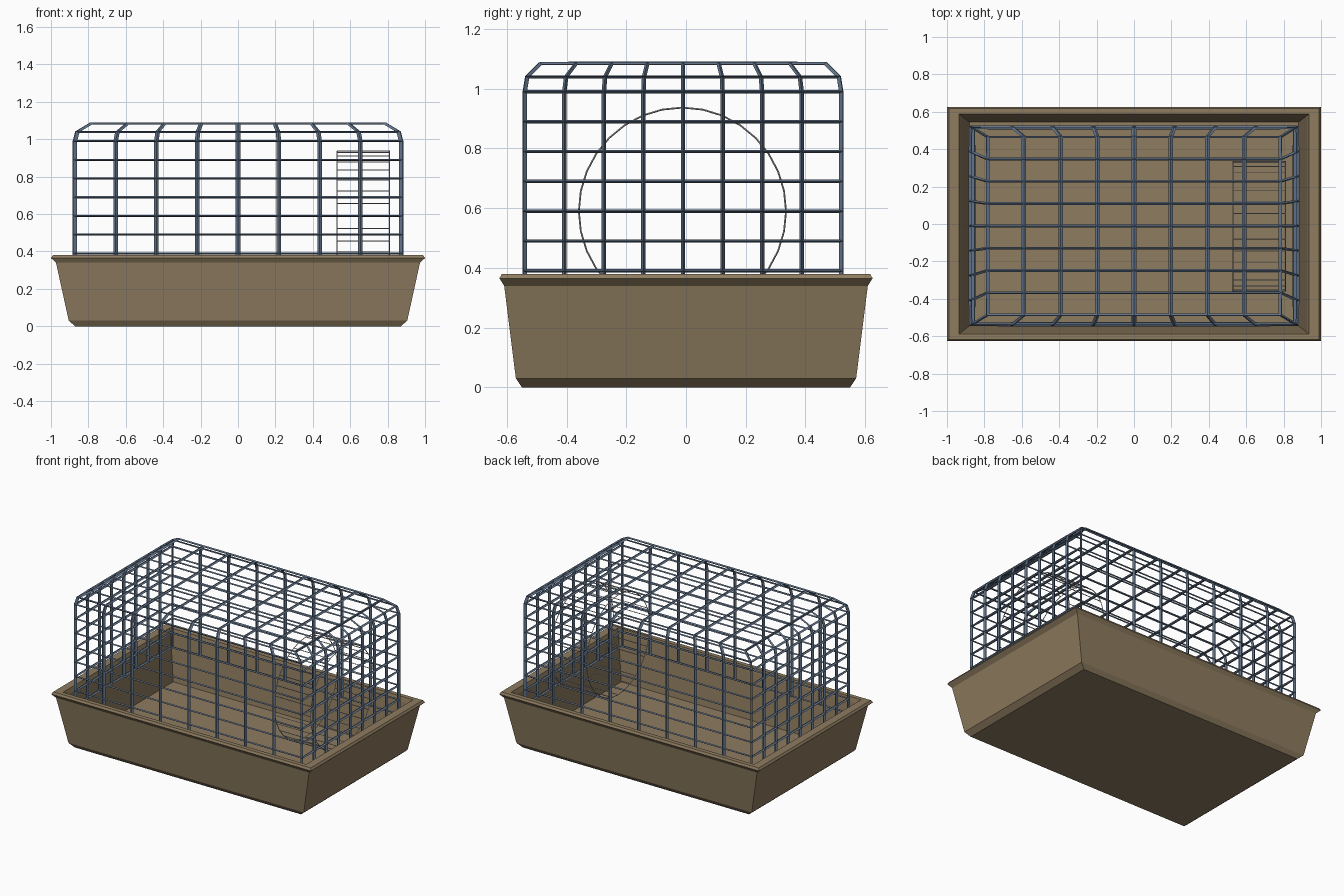
import bpy, bmesh
from math import cos, sin, tau

if "Cube" in bpy.data.objects:
    bpy.data.objects.remove(bpy.data.objects["Cube"])


def material(name, color):
    m = bpy.data.materials.new(name)
    m.diffuse_color = (*color, 1)
    m.use_nodes = True
    m.node_tree.nodes["Principled BSDF"].inputs["Base Color"].default_value = m.diffuse_color
    return m


def add_object(name, bm, mat=None):
    bmesh.ops.recalc_face_normals(bm, faces=bm.faces[:])
    me = bpy.data.meshes.new(name)
    bm.to_mesh(me)
    bm.free()
    ob = bpy.data.objects.new(name, me)
    bpy.context.collection.objects.link(ob)
    if mat:
        me.materials.append(mat)
    return ob


def add_wireframe(ob, thickness):
    mod = ob.modifiers.new("wires", 'WIREFRAME')
    mod.thickness = thickness
    mod.offset = 0
    mod.use_boundary = True
    mod.use_even_offset = True


brown = material("tan_plastic", (0.27, 0.20, 0.115))
steel = material("blue_grey_wire", (0.12, 0.17, 0.25))

# Tray: rectangular rings (half x, half y, z) from underside over the rim to the floor
profile = [(0.87, 0.55, 0.0), (0.905, 0.57, 0.03), (0.973, 0.609, 0.34),
           (1.0, 0.625, 0.365), (0.99, 0.617, 0.38), (0.935, 0.587, 0.38),
           (0.925, 0.58, 0.35), (0.88, 0.545, 0.035)]
bm = bmesh.new()
rings = [[bm.verts.new((sx * x, sy * y, z))
          for sx, sy in ((-1, -1), (1, -1), (1, 1), (-1, 1))] for x, y, z in profile]
for a, b in zip(rings, rings[1:]):
    for i in range(4):
        j = (i + 1) % 4
        bm.faces.new((a[i], a[j], b[j], b[i]))
bm.faces.new(rings[0])
bm.faces.new(rings[-1])
add_object("tray", bm, brown)

# Cage: top grid with its border extruded down into walls, turned into wires
ZS = 0.4
bm = bmesh.new()
bmesh.ops.create_grid(bm, x_segments=8, y_segments=8, size=0.9)
for v in bm.verts:
    v.co.z = 1.085 / ZS
border = [e for e in bm.edges if e.is_boundary]
size = 0.9
levels = [(0.985, 1.04)] + [(1.0, 0.99 - 0.1 * i) for i in range(8)]
for s, z in levels:
    res = bmesh.ops.extrude_edge_only(bm, edges=border)["geom"]
    for v in res:
        if isinstance(v, bmesh.types.BMVert):
            v.co.x *= s / size
            v.co.y *= s / size
            v.co.z = z / ZS
    border = [e for e in res if isinstance(e, bmesh.types.BMEdge)
              and abs(e.verts[0].co.z - e.verts[1].co.z) < 1e-5]
    size = s
cage = add_object("wire_cage", bm, steel)
cage.scale = (0.872, 0.53, ZS)
cage.location = (0, -0.01, 0)
add_wireframe(cage, 0.028)

# Exercise wheel: open drum of two hoops joined by thin rungs
bm = bmesh.new()
N, R = 32, 0.347
hoops = [[bm.verts.new((x, R * sin(tau * i / N) - 0.012, R * cos(tau * i / N) + 0.59))
          for i in range(N)] for x in (0.53, 0.81)]
for i in range(N):
    j = (i + 1) % N
    bm.faces.new((hoops[0][i], hoops[0][j], hoops[1][j], hoops[1][i]))
wheel = add_object("exercise_wheel", bm)
add_wireframe(wheel, 0.006)
